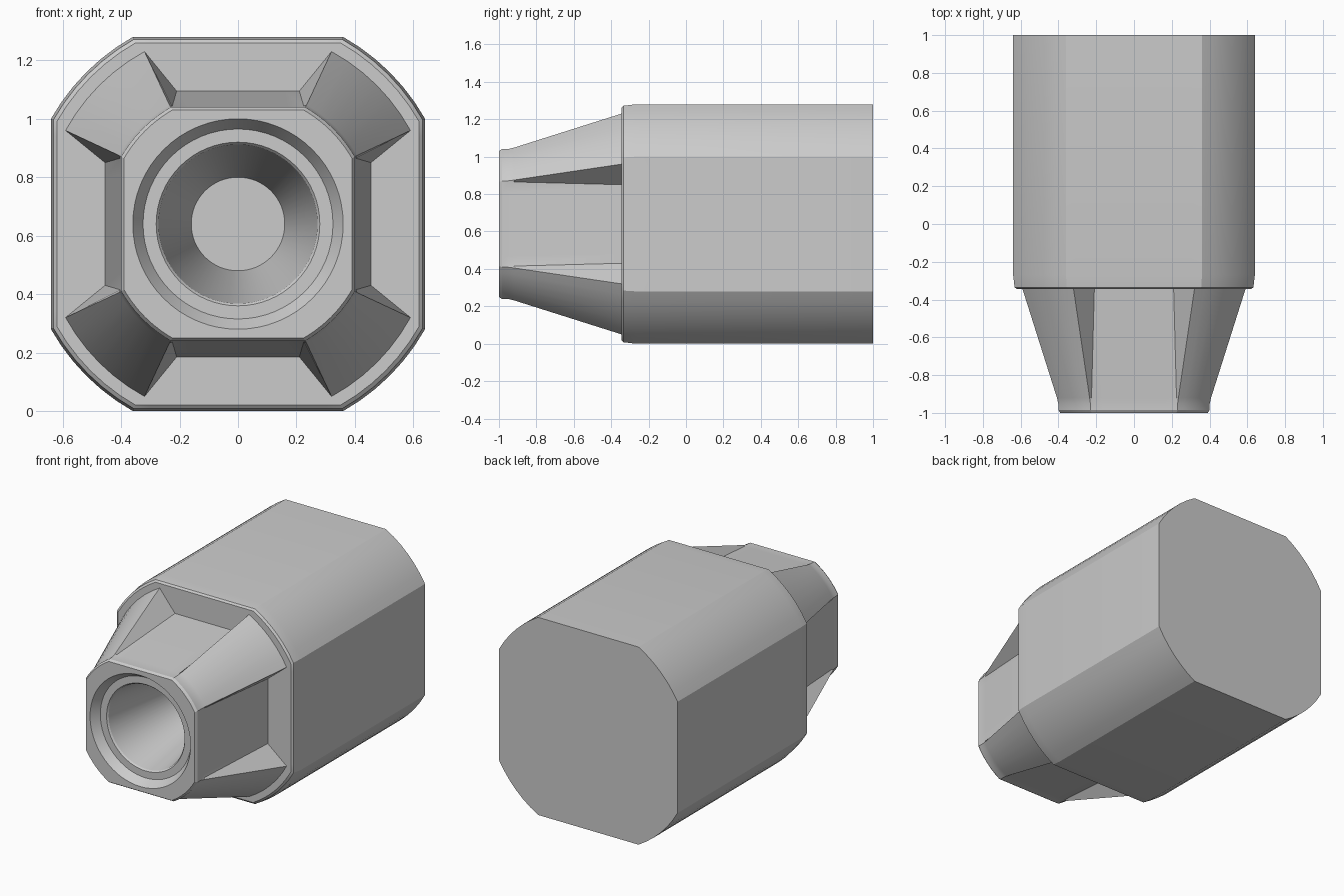
import bpy, bmesh
from math import sin, cos, atan2, hypot, pi

if "Cube" in bpy.data.objects:
    bpy.data.objects.remove(bpy.data.objects["Cube"])

CZ = 0.64      # height of the long axis
N = 16         # points per quadrant
FLAT = 4       # points on each half flat


def circle(r):
    return [(r * cos(2 * pi * i / (4 * N)), r * sin(2 * pi * i / (4 * N))) for i in range(4 * N)]


def section(h, a, bx, by):
    """Four-sided section: flat at distance h with half-width a, rib arc starting at (bx, by)."""
    quad = [(h, a * i / FLAT) for i in range(FLAT + 1)]
    r, t0 = hypot(bx, by), atan2(by, bx)
    steps = N - 2 * FLAT - 2
    for i in range(steps + 1):
        t = t0 + (pi / 2 - 2 * t0) * i / steps
        quad.append((r * cos(t), r * sin(t)))
    quad += [(a * i / FLAT, h) for i in range(FLAT, 0, -1)]
    pts = []
    for _ in range(4):
        pts += quad
        quad = [(-y, x) for x, y in quad]
    return pts


def body(inset):
    h, b = 0.64 - inset, 0.36 - inset * 0.5
    return section(h, b * 0.85, h, b)


def loft(name, stations):
    bm = bmesh.new()
    rings = [[bm.verts.new((x, y, CZ + z)) for x, z in pts] for y, pts in stations]
    n = 4 * N
    for r0, r1 in zip(rings, rings[1:]):
        for i in range(n):
            j = (i + 1) % n
            bm.faces.new((r0[i], r0[j], r1[j], r1[i]))
    bm.faces.new(rings[0])
    bm.faces.new(rings[-1])
    bmesh.ops.recalc_face_normals(bm, faces=bm.faces[:])
    me = bpy.data.meshes.new(name)
    bm.to_mesh(me)
    bm.free()
    ob = bpy.data.objects.new(name, me)
    bpy.context.collection.objects.link(ob)
    bpy.ops.object.select_all(action='DESELECT')
    ob.select_set(True)
    bpy.context.view_layer.objects.active = ob
    bpy.ops.object.shade_smooth_by_angle(angle=0.4)
    return ob


stations = [
    # tapered bore, from its floor out to the stepped rim
    (-0.30, circle(0.16)),
    (-0.935, circle(0.272)),
    (-0.945, circle(0.28)),
    (-0.945, circle(0.325)),
    (-1.0, circle(0.36)),
    # nose with four flaring corner ribs
    (-1.0, section(0.39, 0.215, 0.39, 0.225)),
    (-0.985, section(0.40, 0.22, 0.40, 0.23)),
    (-0.95, section(0.40, 0.225, 0.401, 0.231)),
    (-0.92, section(0.403, 0.225, 0.408, 0.235)),
    (-0.345, section(0.455, 0.21, 0.59, 0.32)),
    # main body with softened front edge
    (-0.345, body(0.02)),
    (-0.335, body(0.008)),
    (-0.27, body(0.0)),
    (1.0, body(0.0)),
]
loft("ribbed_nozzle_body", stations)
